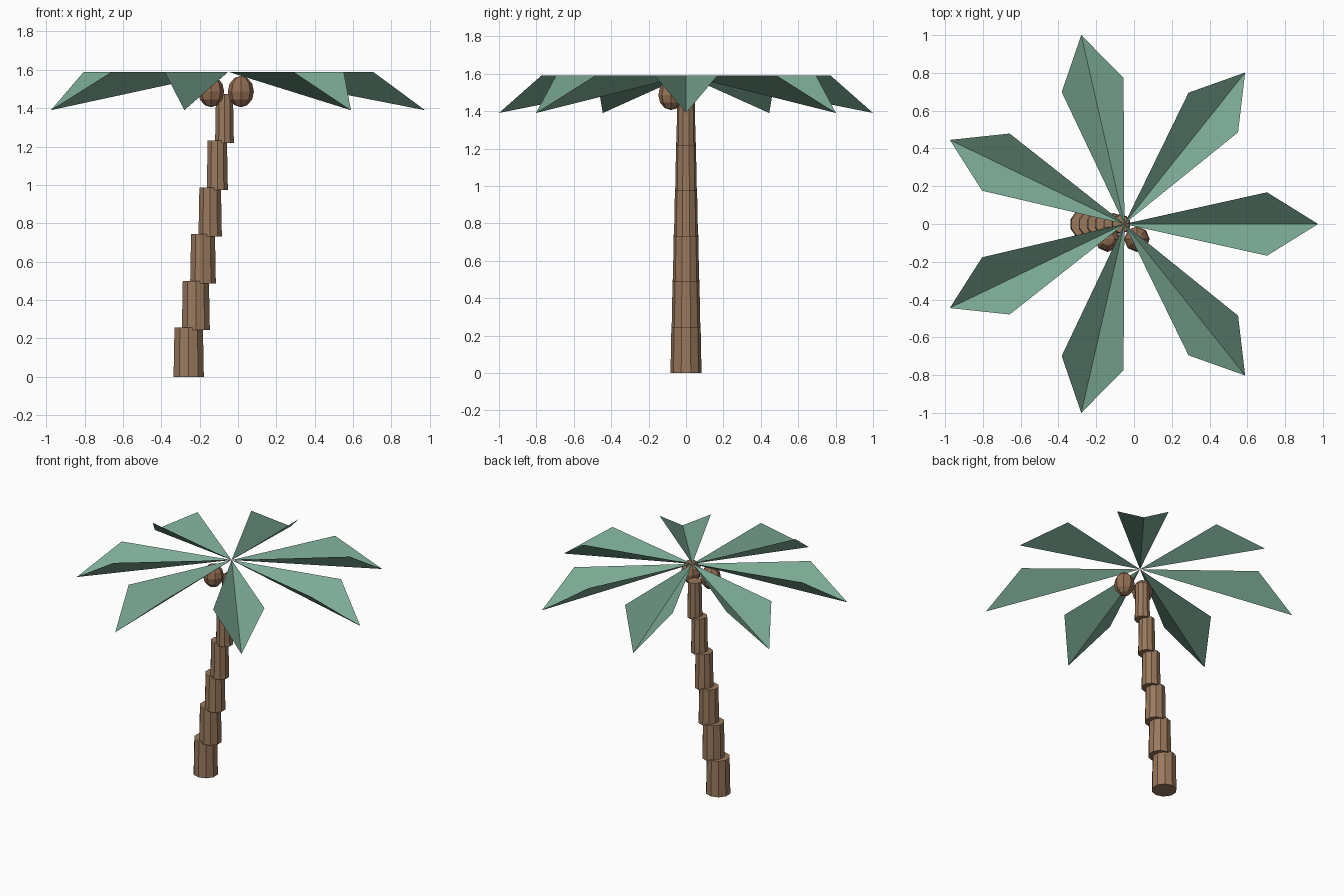
import bpy, math
from mathutils import Matrix, Vector

if "Cube" in bpy.data.objects:
    bpy.data.objects.remove(bpy.data.objects["Cube"])


def material(name, rgb):
    m = bpy.data.materials.new(name)
    m.diffuse_color = (*rgb, 1)
    m.use_nodes = True
    m.node_tree.nodes["Principled BSDF"].inputs["Base Color"].default_value = m.diffuse_color
    return m


bark = material("bark", (0.32, 0.19, 0.11))
husk = material("husk", (0.30, 0.16, 0.09))
leaf = material("leaf", (0.20, 0.40, 0.30))

# Trunk: six tapering rings, each stepped sideways and slightly overlapping
for i in range(6):
    r = 0.083 - 0.0063 * i
    bpy.ops.mesh.primitive_cone_add(
        vertices=10, radius1=r, radius2=r - 0.005, depth=0.257,
        location=(-0.257 + 0.0373 * i, 0, 0.1285 + 0.2435 * i))
    ob = bpy.context.object
    ob.name = f"trunk_segment_{i + 1}"
    ob.data.materials.append(bark)

# Coconuts: two elongated low-poly balls on the front side
for i, x in enumerate((-0.14, 0.015)):
    bpy.ops.mesh.primitive_uv_sphere_add(
        segments=8, ring_count=6, radius=0.068, location=(x, -0.08, 1.487))
    ob = bpy.context.object
    ob.scale.z = 1.2
    ob.name = f"coconut_{i + 1}"
    ob.data.materials.append(husk)

# Fronds: seven V-folded leaves with a drooping midrib
crown = Vector((-0.051, 0, 1.59))
profile = [(0, 0, 0), (0.755, -0.168, 0), (1.0257, 0, -0.2), (0.755, 0.168, 0)]
for i in range(7):
    rot = Matrix.Rotation(i * math.tau / 7, 3, 'Z')
    me = bpy.data.meshes.new(f"frond_{i + 1}")
    me.from_pydata([crown + rot @ Vector(p) for p in profile], [],
                   [(0, 1, 2), (0, 2, 3)])
    me.materials.append(leaf)
    bpy.context.collection.objects.link(bpy.data.objects.new(me.name, me))
